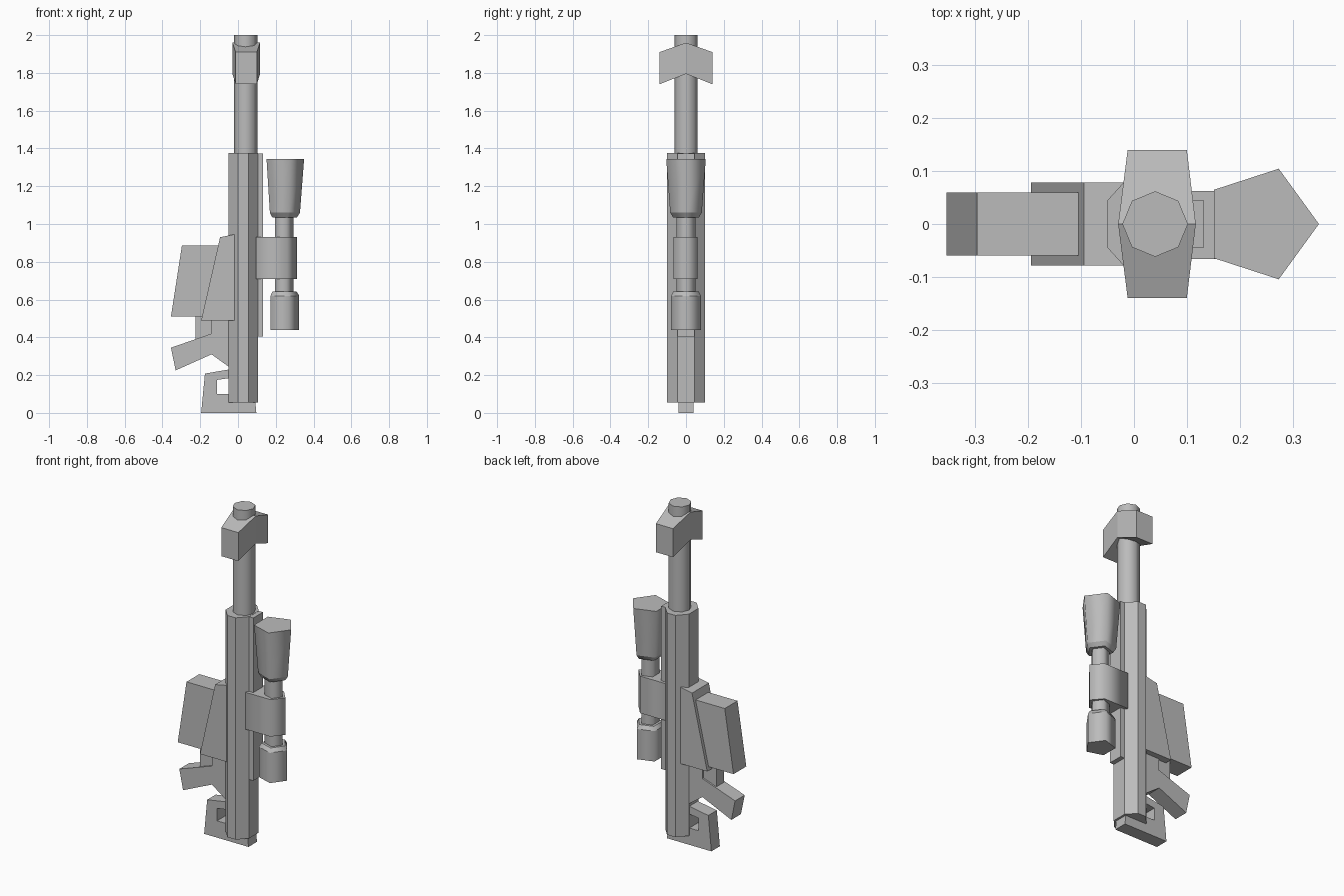
import bpy
import bmesh
from math import cos, sin, tau

cube = bpy.data.objects.get("Cube")
if cube:
    bpy.data.objects.remove(cube, do_unlink=True)

grey = bpy.data.materials.new("gunmetal grey")
grey.use_nodes = True
COLOUR = (0.5, 0.5, 0.5, 1)
grey.diffuse_color = COLOUR
grey.node_tree.nodes["Principled BSDF"].inputs["Base Color"].default_value = COLOUR


def loft(name, rings, smooth=False):
    """Join rings of equal length into a capped solid."""
    bm = bmesh.new()
    loops = [[bm.verts.new(p) for p in ring] for ring in rings]
    n = len(loops[0])
    for a, b in zip(loops, loops[1:]):
        for i in range(n):
            j = (i + 1) % n
            bm.faces.new((a[i], a[j], b[j], b[i])).smooth = smooth
    bm.faces.new(loops[0][::-1])
    bm.faces.new(loops[-1])
    # Ring outlines stay crisp, only the sides are rounded
    for loop in loops:
        for i in range(n):
            bm.edges.get((loop[i], loop[(i + 1) % n])).smooth = False
    bmesh.ops.recalc_face_normals(bm, faces=bm.faces[:])
    mesh = bpy.data.meshes.new(name)
    bm.to_mesh(mesh)
    bm.free()
    mesh.materials.append(grey)
    obj = bpy.data.objects.new(name, mesh)
    bpy.context.collection.objects.link(obj)
    return obj


def plate(name, outline, half):
    """Side outline in x, z given a thickness in y."""
    return loft(name, [[(x, y, z) for x, z in outline] for y in (-half, half)])


def column(name, outline, low, high, smooth=False):
    """Plan outline in x, y raised in z."""
    return loft(name, [[(x, y, z) for x, y in outline] for z in (low, high)], smooth)


def turned(name, x, sides, steps):
    """Rounded tube with (radius, z) steps."""
    return loft(name, [[(x + r * cos(tau * i / sides), r * sin(tau * i / sides), z)
                        for i in range(sides)] for r, z in steps], True)


# Barrel and muzzle brake
turned("barrel", 0.04, 8, [(0.062, 1.3), (0.062, 2.0)])
brake = []
for y, left, right, low, high in ((-0.14, -0.012, 0.1, 1.74, 1.91),
                                  (0, -0.03, 0.117, 1.795, 1.96),
                                  (0.14, -0.012, 0.1, 1.74, 1.91)):
    brake.append([(left, y, low), (right, y, low), (right, y, high), (left, y, high)])
loft("muzzle_brake", brake)

# Receiver and top rail
column("receiver", [(-0.05, -0.045), (0, -0.1), (0.055, -0.1), (0.105, -0.045),
                    (0.105, 0.045), (0.055, 0.1), (0, 0.1), (-0.05, 0.045)], 0.055, 1.375)
column("rail", [(0.08, -0.045), (0.132, -0.045), (0.132, 0.045), (0.08, 0.045)], 0.405, 1.374)

# Scope
SCOPE_X = 0.24
turned("scope_tube", SCOPE_X, 5, [(0.053, 0.6), (0.053, 1.06)])
turned("scope_front_bell", SCOPE_X, 5, [(0.072, 1.035), (0.088, 1.06), (0.11, 1.345)])
turned("scope_eyepiece", SCOPE_X, 5, [(0.084, 0.44), (0.084, 0.62), (0.07, 0.643)])
column("scope_mount", [(0.095, -0.066), (0.26, -0.066), (0.312, 0),
                       (0.26, 0.062), (0.095, 0.062)], 0.71, 0.93, True)

# Magazine and its housing
plate("magazine", [(-0.355, 0.51), (-0.15, 0.51), (-0.06, 0.885), (-0.297, 0.885)], 0.06)
plate("magazine_housing", [(-0.195, 0.49), (0, 0.49), (0, 0.945), (-0.02, 0.945),
                           (-0.095, 0.93)], 0.079)

# Trigger guard and grip
plate("trigger_guard", [(-0.225, 0.385), (-0.14, 0.4), (-0.14, 0.52), (-0.225, 0.52)], 0.035)
plate("grip", [(-0.355, 0.345), (-0.33, 0.225), (-0.14, 0.31), (-0.05, 0.245),
               (0, 0.22), (0, 0.5), (-0.14, 0.5), (-0.14, 0.42)], 0.045)

# Open shoulder stock
plate("stock", [(-0.195, 0), (0.097, 0), (0.088, 0.1), (-0.11, 0.1), (-0.11, 0.175),
                (0, 0.19), (0, 0.238), (-0.175, 0.208)], 0.04)
